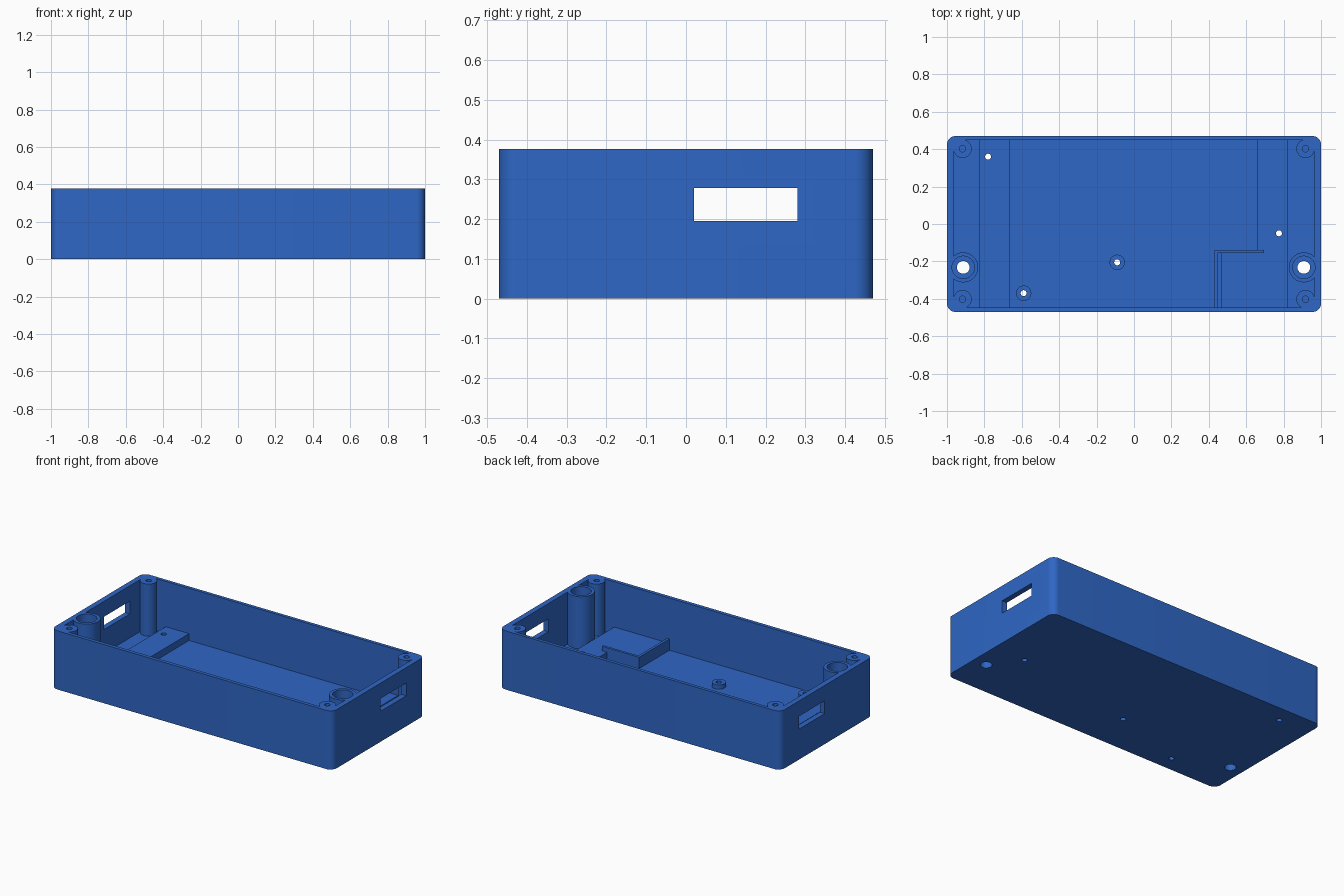
import bpy, bmesh, math

if "Cube" in bpy.data.objects:
    bpy.data.objects.remove(bpy.data.objects["Cube"])

TOP, FLOOR = 0.377, 0.042
blue = bpy.data.materials.new("case blue")
blue.diffuse_color = (0.028, 0.135, 0.56, 1)
blue.use_nodes = True
blue.node_tree.nodes["Principled BSDF"].inputs["Base Color"].default_value = blue.diffuse_color


def prism(name, pts, z0, z1):
    """Extrude a flat outline from z0 to z1."""
    bm = bmesh.new()
    face = bm.faces.new([bm.verts.new((x, y, z0)) for x, y in pts])
    ext = bmesh.ops.extrude_face_region(bm, geom=[face])
    for v in ext["geom"]:
        if isinstance(v, bmesh.types.BMVert):
            v.co.z = z1
    bmesh.ops.recalc_face_normals(bm, faces=bm.faces)
    me = bpy.data.meshes.new(name)
    bm.to_mesh(me)
    bm.free()
    me.materials.append(blue)
    ob = bpy.data.objects.new(name, me)
    bpy.context.collection.objects.link(ob)
    return ob


def box(name, x0, x1, y0, y1, z0, z1):
    return prism(name, [(x0, y0), (x1, y0), (x1, y1), (x0, y1)], z0, z1)


def cyl(name, x, y, r, z0, z1, n=48):
    ring = [(x + r * math.cos(2 * math.pi * (i + .5) / n),
             y + r * math.sin(2 * math.pi * (i + .5) / n)) for i in range(n)]
    return prism(name, ring, z0, z1)


def rounded(hx, hy, r, n=10):
    pts = []
    for k, (sx, sy) in enumerate([(1, 1), (-1, 1), (-1, -1), (1, -1)]):
        for i in range(n + 1):
            a = math.pi / 2 * (k + i / n)
            pts.append((sx * (hx - r) + r * math.cos(a),
                        sy * (hy - r) + r * math.sin(a)))
    return pts


def cut(ob, tool):
    """Subtract tool from ob and discard the tool."""
    mod = ob.modifiers.new("cut", 'BOOLEAN')
    mod.operation, mod.solver, mod.object = 'DIFFERENCE', 'EXACT', tool
    dg = bpy.context.evaluated_depsgraph_get()
    me = bpy.data.meshes.new_from_object(ob.evaluated_get(dg))
    ob.modifiers.clear()
    ob.data = me
    bpy.data.objects.remove(tool)


LOW, HIGH = -0.1, 0.6
corners = [(sx * 0.917, sy * 0.402) for sx in (-1, 1) for sy in (-1, 1)]
mounts = [(-0.913, -0.232), (0.908, -0.232)]
standoffs = [(-0.59, -0.37), (-0.09, -0.205)]
pad_holes = [(-0.78, 0.36), (0.775, -0.05)]

# Inner cavity, with every raised feature left standing
cavity = box("cavity", -0.965, 0.965, -0.447, 0.449, FLOOR, 0.5)
for x, y in corners:  # corner screw posts filled back into the corner
    cut(cavity, cyl("post", x, y, 0.049, LOW, HIGH))
    xs, ys = sorted((x, math.copysign(1.1, x))), sorted((y, math.copysign(.6, y)))
    cut(cavity, box("post_fill", *xs, *ys, LOW, HIGH))
for x, y in mounts:  # large mounting tubes
    cut(cavity, cyl("tube", x, y, 0.08, LOW, HIGH))
for x, y in standoffs:  # small board standoffs
    cut(cavity, cyl("standoff", x, y, 0.041, LOW, 0.07))
# Board ledges
cut(cavity, box("left_ledge", -0.828, -0.662, -0.6, 0.6, LOW, 0.086))
cut(cavity, prism("right_ledge", [(0.465, -0.6), (0.823, -0.6), (0.823, 0.6),
                                  (0.658, 0.6), (0.658, -0.145), (0.465, -0.145)],
                  LOW, 0.086))
# L-shaped retaining rib
cut(cavity, prism("rib", [(0.43, -0.6), (0.447, -0.6), (0.447, -0.154), (0.695, -0.154),
                          (0.695, -0.138), (0.43, -0.138)], LOW, 0.115))

# Case body
case = prism("enclosure_case", rounded(1.0, 0.47, 0.045), 0, TOP)
cut(case, cavity)
# Cable windows through both ends
cut(case, box("window", -1.2, 1.2, 0.02, 0.28, 0.196, 0.278))
# Screw holes
for x, y in corners:
    cut(case, cyl("pilot", x, y, 0.017, 0.15, HIGH, 24))
for x, y in mounts:
    cut(case, cyl("counterbore", x, y, 0.06, 0.05, HIGH))
    cut(case, cyl("mount_hole", x, y, 0.034, LOW, HIGH, 32))
for x, y in standoffs + pad_holes:
    cut(case, cyl("board_hole", x, y, 0.016, LOW, HIGH, 24))

bpy.context.view_layer.objects.active = case
case.select_set(True)
bpy.ops.object.shade_smooth_by_angle(angle=math.radians(30))
